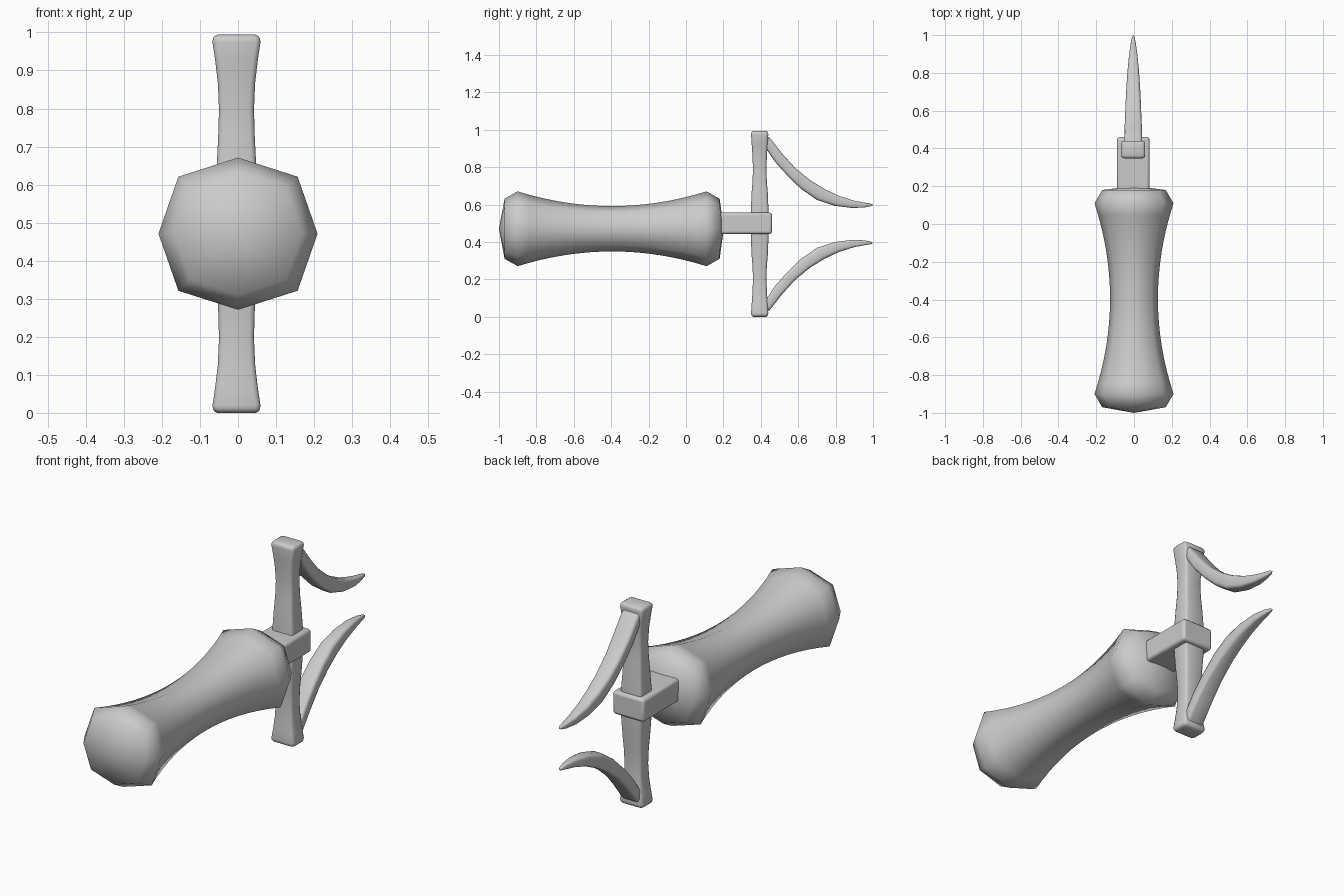
import bpy, bmesh, math
from mathutils import Vector

if "Cube" in bpy.data.objects:
    bpy.data.objects.remove(bpy.data.objects["Cube"])

MID = 0.497   # mirror height of the crossbar and prongs


def finish(name, bm, angle):
    bmesh.ops.recalc_face_normals(bm, faces=bm.faces)
    me = bpy.data.meshes.new(name)
    bm.to_mesh(me)
    bm.free()
    ob = bpy.data.objects.new(name, me)
    bpy.context.collection.objects.link(ob)
    bpy.ops.object.select_all(action='DESELECT')
    ob.select_set(True)
    bpy.context.view_layer.objects.active = ob
    bpy.ops.object.shade_smooth_by_angle(angle=math.radians(angle))
    return ob


def loft(name, rings, tips=(None, None), angle=50):
    """Skin a list of equal rings; ends close to a tip point or a flat cap."""
    bm = bmesh.new()
    vs = [[bm.verts.new(p) for p in r] for r in rings]
    n = len(vs[0])
    for a, b in zip(vs, vs[1:]):
        for i in range(n):
            bm.faces.new((a[i], a[(i + 1) % n], b[(i + 1) % n], b[i]))
    for ring, tip in ((vs[0], tips[0]), (vs[-1], tips[1])):
        if tip is None:
            bm.faces.new(ring)
        else:
            t = bm.verts.new(tip)
            for i in range(n):
                bm.faces.new((ring[i], ring[(i + 1) % n], t))
    return finish(name, bm, angle)


def rounded_rect(c, u, v, hu, hv, r):
    """Rectangle with rounded corners around c, in directions u and v."""
    pts = []
    for k, (su, sv) in enumerate(((1, 1), (-1, 1), (-1, -1), (1, -1))):
        for j in range(3):
            a = math.radians(90 * k + 45 * j)
            pts.append(c + u * (su * (hu - r) + r * math.cos(a))
                       + v * (sv * (hv - r) + r * math.sin(a)))
    return pts


X, Y, Z = Vector((1, 0, 0)), Vector((0, 1, 0)), Vector((0, 0, 1))

# Eight-sided waisted handle with domed ends
profile = [(-0.97, 0.163)]
for i in range(17):
    t = -1 + i / 8
    profile.append((-0.395 + 0.505 * t, 0.123 + 0.08 * t * t))
profile.append((0.18, 0.163))
rings = []
for y, r in profile:
    ring = []
    for k in range(8):
        a = k * math.pi / 4
        f = r * (1.06 if k % 2 else 1)
        ring.append((1.03 * f * math.cos(a), y, 0.471 + 0.985 * f * math.sin(a)))
    rings.append(ring)
loft("handle", rings, ((0, -1, 0.471), (0, 0.202, 0.471)), 80)

# Bracket joining handle and crossbar
bm = bmesh.new()
bmesh.ops.create_cube(bm, size=1)
for v in bm.verts:
    v.co = Vector((-0.004 + v.co.x * 0.172, 0.30 + v.co.y * 0.32, 0.5 + v.co.z * 0.114))
bracket = finish("bracket", bm, 50)
bev = bracket.modifiers.new("bevel", 'BEVEL')
bev.width, bev.segments = 0.014, 3

# Crossbar: waisted above and below the bracket
half = [(0.0, 0.060, 0.050), (0.10, 0.055, 0.046), (0.17, 0.051, 0.043),
        (0.23, 0.048, 0.038), (0.30, 0.046, 0.036), (0.37, 0.049, 0.039),
        (0.43, 0.056, 0.043), (0.477, 0.063, 0.046), (0.487, 0.062, 0.045),
        (0.493, 0.058, 0.041), (0.497, 0.050, 0.034)]
levels = [(-h, a, b) for h, a, b in reversed(half[1:])] + half
loft("crossbar", [rounded_rect(Vector((-0.004, 0.394, MID + h)), X, Y, a, b, 0.013)
                  for h, a, b in levels])

# Curved prongs: upper edge (y, z), lower edge (y, z), half width
blade = [(0.41, 0.985, 0.39, 0.93, 0.046), (0.45, 0.955, 0.43, 0.897, 0.047),
         (0.515, 0.872, 0.475, 0.83, 0.046), (0.585, 0.795, 0.54, 0.757, 0.043),
         (0.665, 0.73, 0.615, 0.684, 0.040), (0.74, 0.684, 0.70, 0.625, 0.036),
         (0.82, 0.646, 0.795, 0.594, 0.030), (0.90, 0.621, 0.89, 0.582, 0.022),
         (0.96, 0.610, 0.955, 0.585, 0.013), (0.99, 0.605, 0.988, 0.592, 0.007)]
for name, s in (("upper_prong", 1), ("lower_prong", -1)):
    rings = []
    for y1, z1, y2, z2, w in blade:
        p = Vector((-0.004, y1, MID + s * (z1 - MID)))
        q = Vector((-0.004, y2, MID + s * (z2 - MID)))
        h = (p - q).length / 2
        rings.append(rounded_rect((p + q) / 2, X, (p - q).normalized(), w, h,
                                  0.45 * min(w, h)))
    loft(name, rings, (None, (-0.004, 1.0, MID + s * 0.102)), 60)
